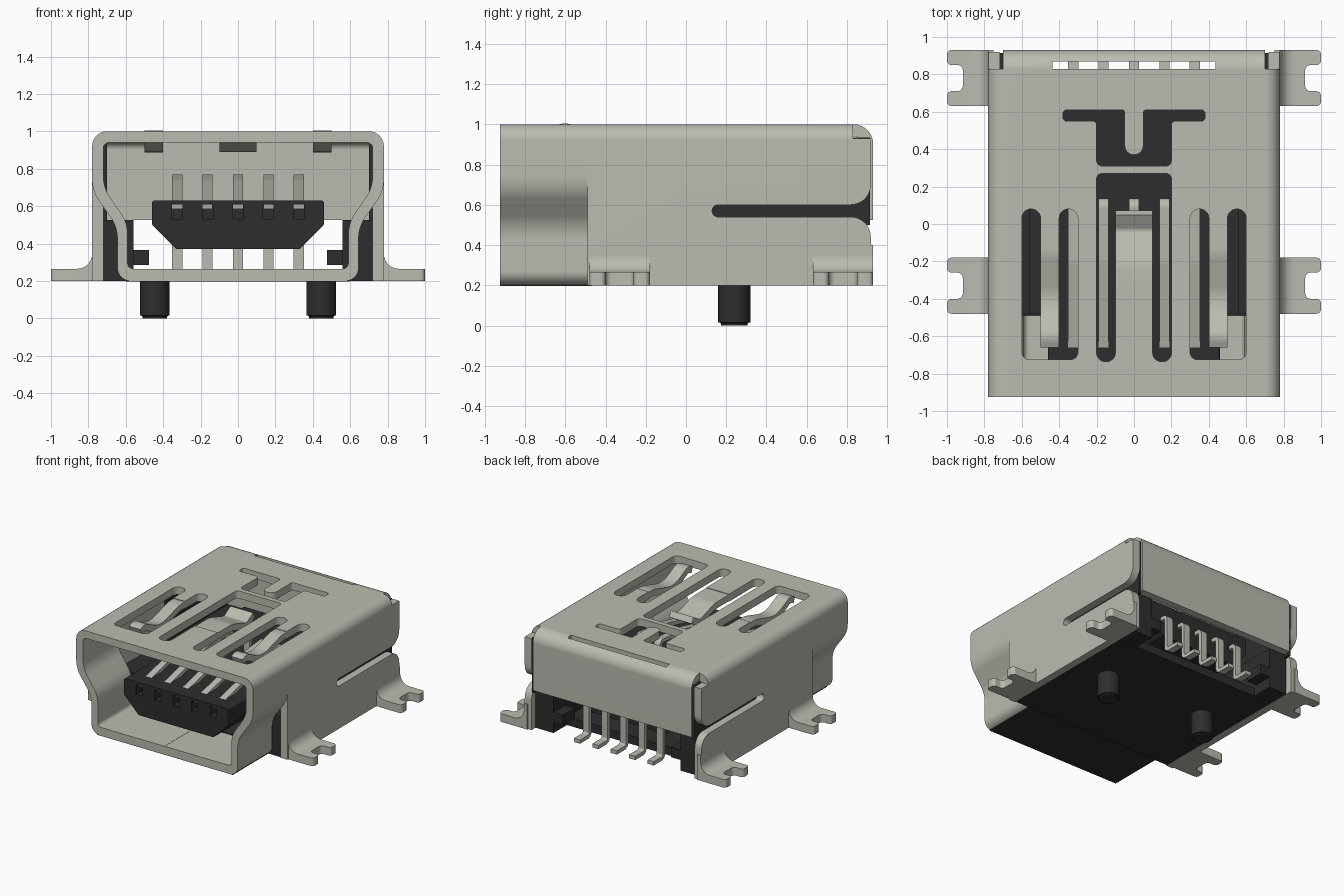
import bpy, bmesh, math
from mathutils import Vector

if "Cube" in bpy.data.objects:
    bpy.data.objects.remove(bpy.data.objects["Cube"], do_unlink=True)


def material(name, rgb):
    m = bpy.data.materials.new(name)
    m.use_nodes = True
    m.diffuse_color = (*rgb, 1)
    bsdf = next(n for n in m.node_tree.nodes if n.type == 'BSDF_PRINCIPLED')
    bsdf.inputs["Base Color"].default_value = (*rgb, 1)
    bsdf.inputs["Roughness"].default_value = 0.6
    return m


METAL = material("warm grey metal", (0.50, 0.50, 0.44))
PLASTIC = material("black plastic", (0.027, 0.027, 0.027))


def fillet(pts, closed=True, seg=7):
    """Round the corners of a 2D outline; each point is (u, v) or (u, v, radius)."""
    out, n = [], len(pts)
    for i, p in enumerate(pts):
        c = Vector(p[:2])
        r = p[2] if len(p) > 2 else 0
        if r == 0 or (not closed and i in (0, n - 1)):
            out.append(c)
            continue
        a = (Vector(pts[i - 1][:2]) - c).normalized()
        b = (Vector(pts[(i + 1) % n][:2]) - c).normalized()
        half = a.angle(b) / 2
        centre = c + (a + b).normalized() * (r / math.sin(half))
        s = c + a * (r / math.tan(half)) - centre
        e = c + b * (r / math.tan(half)) - centre
        sweep = s.angle_signed(e)
        for k in range(seg + 1):
            t = -sweep * k / seg
            out.append(centre + Vector((s.x * math.cos(t) - s.y * math.sin(t),
                                        s.x * math.sin(t) + s.y * math.cos(t))))
    return out


def prism(name, outline, axis, a, b, mat=METAL):
    """Extrude a 2D outline along an axis from a to b."""
    place = {'x': lambda p, d: (d, p[0], p[1]),
             'y': lambda p, d: (p[0], d, p[1]),
             'z': lambda p, d: (p[0], p[1], d)}[axis]
    bm = bmesh.new()
    lo = [bm.verts.new(place(p, a)) for p in outline]
    hi = [bm.verts.new(place(p, b)) for p in outline]
    n = len(lo)
    bm.faces.new(lo)
    bm.faces.new(hi[::-1])
    for i in range(n):
        j = (i + 1) % n
        bm.faces.new((lo[i], hi[i], hi[j], lo[j]))
    bmesh.ops.recalc_face_normals(bm, faces=bm.faces)
    me = bpy.data.meshes.new(name)
    bm.to_mesh(me)
    bm.free()
    me.materials.append(mat)
    ob = bpy.data.objects.new(name, me)
    bpy.context.collection.objects.link(ob)
    return ob


def box(name, x, y, z, mat=PLASTIC):
    return prism(name, [(x[0], y[0]), (x[1], y[0]), (x[1], y[1]), (x[0], y[1])],
                 'z', z[0], z[1], mat)


def strip(name, path, thick, x0, x1):
    """Bent sheet metal: a (y, z) centre line given a thickness and a width."""
    p = fillet(path, closed=False)
    left, right = [], []
    for i, c in enumerate(p):
        d1 = (c - p[i - 1]).normalized() if i else (p[1] - c).normalized()
        d2 = (p[i + 1] - c).normalized() if i < len(p) - 1 else d1
        t = (d1 + d2).normalized()
        off = Vector((-t.y, t.x)) * (thick / 2 / max(t.dot(d1), 0.5))
        left.append(c + off)
        right.append(c - off)
    return prism(name, left + right[::-1], 'x', x0, x1)


def cut(ob, cutters):
    bpy.context.view_layer.objects.active = ob
    for c in cutters:
        m = ob.modifiers.new("cut", 'BOOLEAN')
        m.operation, m.solver, m.object = 'DIFFERENCE', 'EXACT', c
        bpy.ops.object.modifier_apply(modifier=m.name)


def mirror_outline(half):
    return half + [(-p[0], *p[1:]) for p in half[::-1]]


# Shell mouth: pinched tube wrapped from one sheet, with a seam under the floor
outer = [(0.001, 0.2), (0.645, 0.2, 0.07), (0.645, 0.49, 0.2), (0.78, 0.68, 0.2), (0.78, 1.0, 0.08)]
inner = [(0.001, 0.265), (0.59, 0.265, 0.03), (0.59, 0.51, 0.2), (0.72, 0.70, 0.2), (0.72, 0.94, 0.03)]
mouth = prism("shell_mouth", fillet(mirror_outline(outer)) + fillet(mirror_outline(inner))[::-1],
              'y', -0.925, -0.49)

# Shell rear: roof and straight side walls
roof = mirror_outline([(0.72, 0.94, 0.03), (0.72, 0.2), (0.78, 0.2), (0.78, 1.0, 0.08)])
rear = prism("shell_rear", fillet(roof), 'y', -0.49, 0.92)

# Openings in the roof
windows = []
for s in (-1, 1):
    u = [(0.3, 0.08, 0.049), (0.4, 0.08, 0.049), (0.4, -0.1), (0.5, -0.1), (0.5, 0.08, 0.049),
         (0.6, 0.08, 0.049), (0.6, -0.725, 0.04), (0.3, -0.725, 0.04)]
    windows.append(prism("cutter", fillet([(s * p[0], *p[1:]) for p in u]), 'z', 0.85, 1.1))
centre_window = mirror_outline([(0.2, 0.27, 0.03), (0.2, -0.735, 0.045),
                                (0.1, -0.735, 0.045), (0.1, -0.4)])
windows.append(prism("cutter", fillet(centre_window), 'z', 0.85, 1.1))
t_slot = mirror_outline([(0.05, 0.37, 0.049), (0.05, 0.61, 0.015), (0.38, 0.61, 0.02),
                         (0.38, 0.55, 0.02), (0.2, 0.55, 0.02), (0.2, 0.31, 0.03)])
t_window = prism("cutter", fillet(t_slot), 'z', 0.85, 1.1)

# Side slits with flared mouths, and the step behind the roof
slit = [(0.13, 0.54, 0.029), (0.915, 0.54, 0.1), (0.92, 0.4), (1.0, 0.4),
        (1.0, 0.74), (0.92, 0.74), (0.915, 0.6, 0.1), (0.13, 0.6, 0.029)]
slit_cutter = prism("cutter", fillet(slit), 'x', -1, 1)
step_cutter = box("cutter", (-1, 1), (0.83, 1.0), (0.93, 1.1))
gap_cutter = box("cutter", (-0.719, 0.719), (0.83, 1.0), (0.8, 1.1))
cut(mouth, windows)
cut(rear, windows + [t_window, slit_cutter, step_cutter, gap_cutter])

# Back plate folded down from the roof, with a slot along the fold
back = strip("back_plate", [(0.829, 0.97), (0.90, 0.97, 0.068), (0.90, 0.525)], 0.06, -0.70, 0.70)
notch = box("cutter", (-0.435, 0.435), (0.8, 0.87), (0.8, 1.1))
cut(back, [notch])
for c in windows + [t_window, slit_cutter, step_cutter, gap_cutter, notch]:
    bpy.data.objects.remove(c, do_unlink=True)

# Spring fingers in the roof
for s, side in ((-1, "right"), (1, "left")):
    strip(side + "_spring", [(-0.095, 0.97), (-0.16, 0.97, 0.2), (-0.42, 0.895, 0.25),
                             (-0.60, 0.985, 0.06), (-0.65, 0.965)], 0.05, s * 0.4, s * 0.5)
strip("centre_spring", [(-0.405, 0.97), (-0.22, 0.97, 0.2), (-0.03, 0.91, 0.06),
                        (0.06, 0.965)], 0.05, -0.1, 0.1)

# Solder tabs: a curved foot and a forked plate
for s, side in ((-1, "right"), (1, "left")):
    for y0, place in ((-0.48, "front"), (0.63, "rear")):
        foot = [(0.75, 0.2), (0.87, 0.2), (0.87, 0.265), (0.78, 0.265, 0.08), (0.78, 0.4), (0.75, 0.4)]
        prism(f"{side}_{place}_tab_foot", fillet([(s * p[0], *p[1:]) for p in foot]), 'y', y0, y0 + 0.3)
        fork = [(0.86, 0), (1.0, 0, 0.025), (1.0, 0.08, 0.025), (0.915, 0.08, 0.03),
                (0.915, 0.22, 0.03), (1.0, 0.22, 0.025), (1.0, 0.3, 0.025), (0.86, 0.3)]
        prism(f"{side}_{place}_tab_fork",
              fillet([(s * p[0], y0 + p[1], *p[2:]) for p in fork]), 'z', 0.2, 0.265)

# Plastic body: base, underside skin, side blocks, walls, locating pegs
box("base", (-0.715, 0.715), (-0.48, 0.70), (0.199, 0.265))
box("underside_skin", (-0.60, 0.60), (-0.922, -0.47), (0.196, 0.2005))
for s, side in ((-1, "right"), (1, "left")):
    box(side + "_side_block", (s * 0.56, s * 0.718), (-0.48, 0.87), (0.2, 0.525))
    box(side + "_side_wall", (s * 0.70, s * 0.7195), (0.1, 0.915), (0.5, 0.935))
    box(side + "_rear_lug", (s * 0.475, s * 0.57), (0.72, 0.87), (0.285, 0.365))
    bpy.ops.mesh.primitive_cylinder_add(vertices=40, radius=0.08, depth=0.21,
                                        location=(s * 0.445, 0.24, 0.105))
    peg = bpy.context.object
    peg.name = side + "_peg"
    peg.data.materials.append(PLASTIC)
    bm = bmesh.new()
    bm.from_mesh(peg.data)
    rim = [e for e in bm.edges if all(v.co.z < 0 for v in e.verts)]
    bmesh.ops.bevel(bm, geom=rim, offset=0.015, segments=3, affect='EDGES')
    bm.to_mesh(peg.data)
    bm.free()

# Contact tongue with five slots in its nose
tongue = prism("tongue", fillet(mirror_outline([(0.33, 0.37, 0.02), (0.46, 0.50, 0.02),
                                                (0.46, 0.63, 0.015)])), 'y', -0.78, 0.72, PLASTIC)
pitch = [i * 0.1625 for i in range(-2, 3)]
slots = [box("cutter", (x - 0.028, x + 0.028), (-0.9, -0.66), (0.53, 0.61)) for x in pitch]
cut(tongue, slots)
for c in slots:
    bpy.data.objects.remove(c, do_unlink=True)

# Contacts on the tongue and their soldered legs at the back
for i, x in enumerate(pitch, 1):
    strip(f"contact_{i}", [(-0.75, 0.60), (-0.68, 0.61, 0.1), (-0.2, 0.725, 0.3),
                           (0.12, 0.757, 0.03), (0.12, 0.6)], 0.03, x - 0.027, x + 0.027)
    strip(f"contact_leg_{i}", [(0.68, 0.5), (0.78, 0.5, 0.03), (0.78, 0.215, 0.03),
                               (0.91, 0.215)], 0.03, x - 0.027, x + 0.027)

# Smooth the curves, keep the creases, and keep flat faces flat
for ob in [o for o in bpy.context.scene.objects if o.type == 'MESH']:
    bpy.ops.object.select_all(action='DESELECT')
    ob.select_set(True)
    bpy.context.view_layer.objects.active = ob
    bpy.ops.object.shade_smooth_by_angle(angle=math.radians(30))
    wn = ob.modifiers.new("flat_normals", 'WEIGHTED_NORMAL')
    wn.keep_sharp = True
